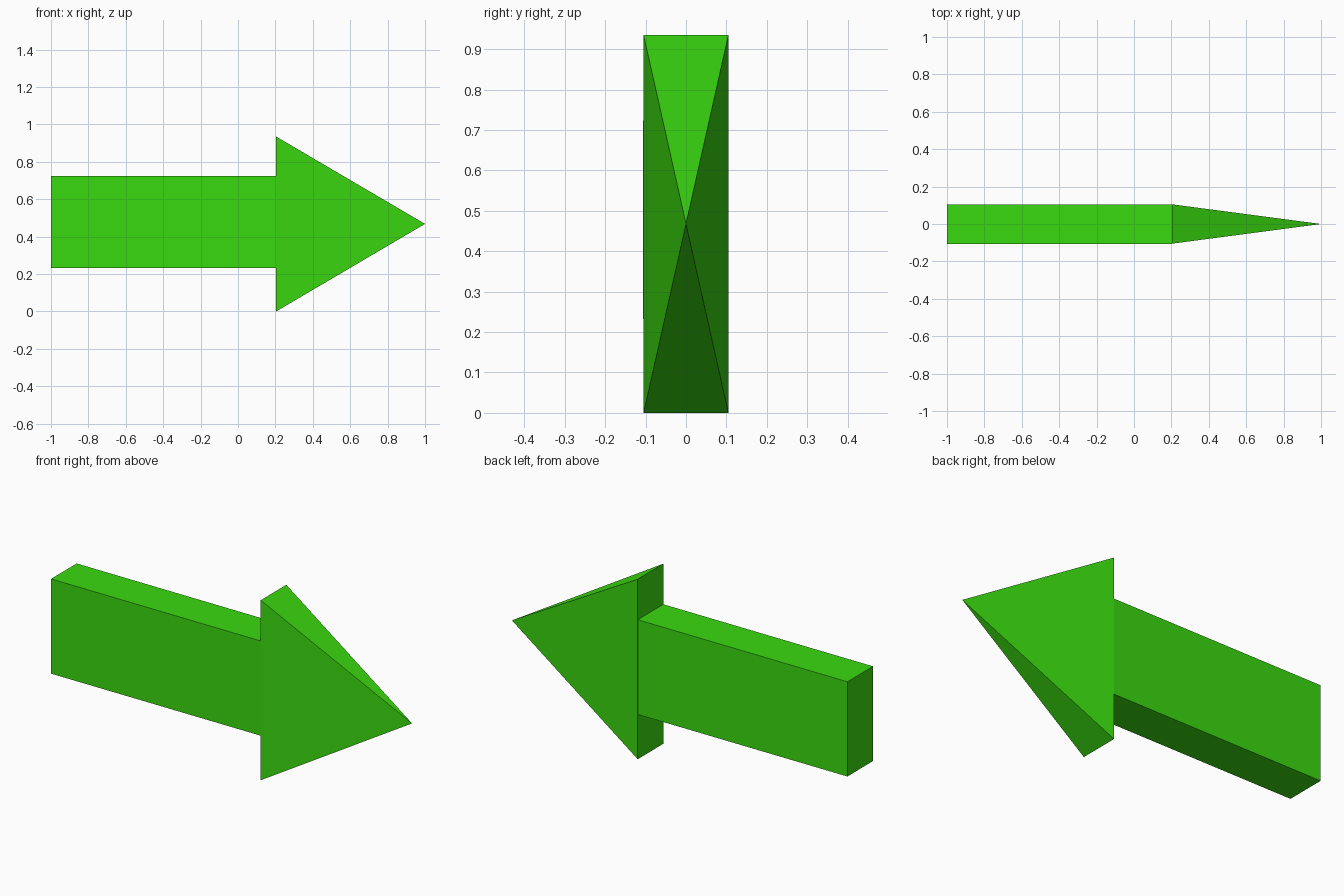
import bpy
import bmesh
from mathutils import Vector

if "Cube" in bpy.data.objects:
    bpy.data.objects.remove(bpy.data.objects["Cube"])

green = bpy.data.materials.new("green")
green.diffuse_color = (0.042, 0.70, 0.005, 1.0)
green.use_nodes = True
green.node_tree.nodes["Principled BSDF"].inputs["Base Color"].default_value = green.diffuse_color


def block(name, low, high, tip=None):
    """Box between two corners; with a tip, its +x face collapses to that point."""
    low, high = Vector(low), Vector(high)
    bm = bmesh.new()
    bmesh.ops.create_cube(bm, size=1.0)
    right = [v for v in bm.verts if v.co.x > 0]
    for v in bm.verts:
        v.co = (low + high) / 2 + v.co * (high - low)
    if tip:
        bmesh.ops.pointmerge(bm, verts=right, merge_co=Vector(tip))
    bmesh.ops.recalc_face_normals(bm, faces=bm.faces)
    mesh = bpy.data.meshes.new(name)
    bm.to_mesh(mesh)
    bm.free()
    mesh.materials.append(green)
    obj = bpy.data.objects.new(name, mesh)
    bpy.context.collection.objects.link(obj)
    return obj


# Straight shaft
block("arrow_shaft", (-1.0, -0.106, 0.232), (0.204, 0.104, 0.724))

# Pyramid head tapering to a point
block("arrow_head", (0.204, -0.105, 0.0), (1.0, 0.105, 0.935), tip=(1.0, 0.0, 0.468))
